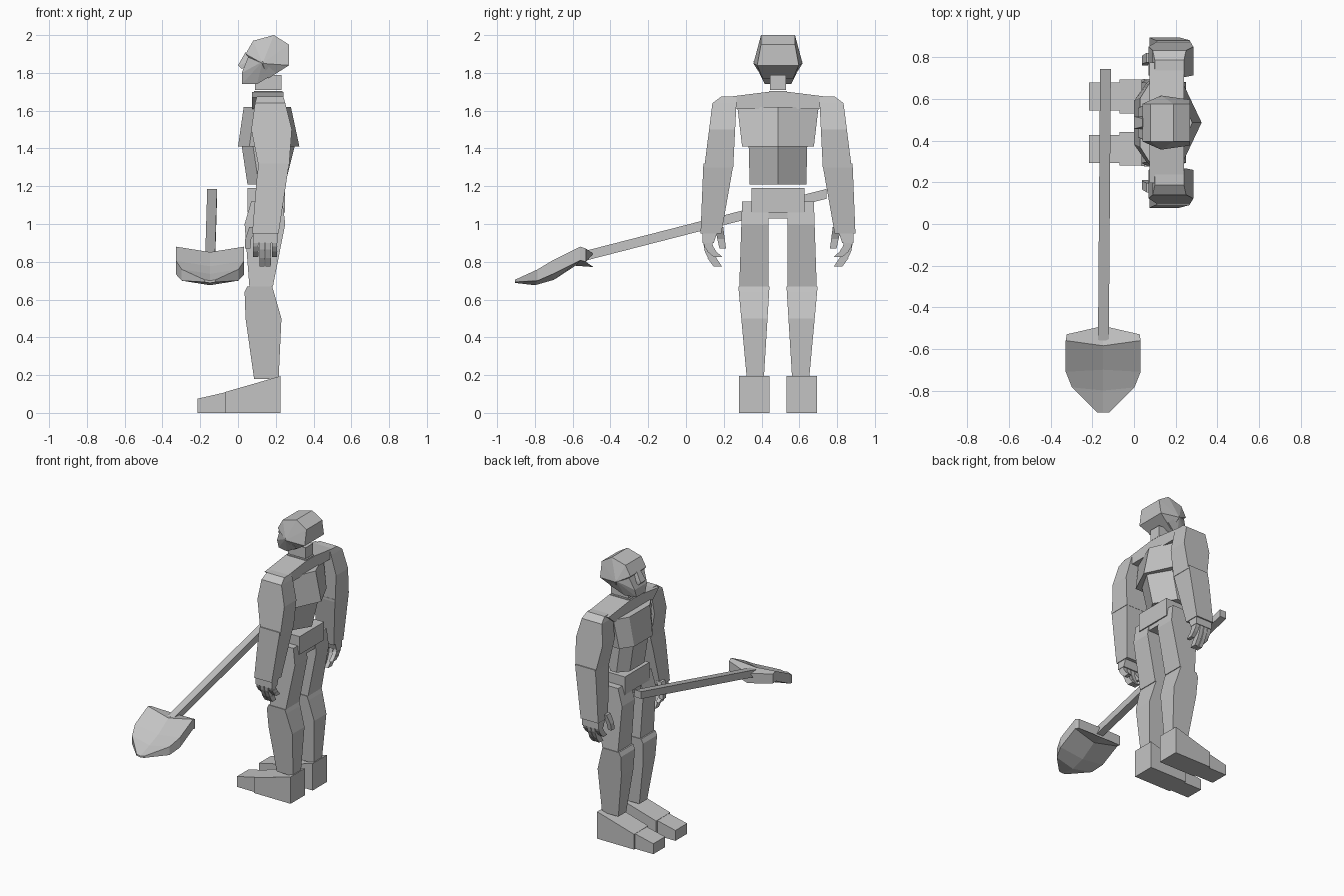
import bpy
import bmesh

default_cube = bpy.data.objects.get("Cube")
if default_cube:
    bpy.data.objects.remove(default_cube, do_unlink=True)

# Symmetry plane of the figure, which faces -x
CENTRE_Y = .487

grey = bpy.data.materials.new("plain_grey")
grey.use_nodes = True
grey.diffuse_color = (.55, .55, .55, 1)
shader = grey.node_tree.nodes["Principled BSDF"]
shader.inputs["Base Color"].default_value = grey.diffuse_color


def finish(name, bm):
    """Turn the bmesh into a flat shaded object."""
    bmesh.ops.recalc_face_normals(bm, faces=bm.faces)
    mesh = bpy.data.meshes.new(name)
    bm.to_mesh(mesh)
    bm.free()
    mesh.materials.append(grey)
    part = bpy.data.objects.new(name, mesh)
    bpy.context.collection.objects.link(part)


def loft(name, rings):
    """Skin a stack of equal-sized rings and cap both ends."""
    bm = bmesh.new()
    rows = [[bm.verts.new(point) for point in ring] for ring in rings]
    count = len(rows[0])
    for lower, upper in zip(rows, rows[1:]):
        for i in range(count):
            j = (i + 1) % count
            bm.faces.new((lower[i], lower[j], upper[j], upper[i]))
    bm.faces.new(rows[0])
    bm.faces.new(rows[-1])
    finish(name, bm)


def limb(name, side, profile, inner, outer):
    """Box sections along a side profile of z, front x, back x.
    The inner and outer distances run evenly from bottom to top."""
    bottom, top = profile[0][0], profile[-1][0]
    rings = []
    for z, front, back in profile:
        t = (z - bottom) / (top - bottom)
        near, far = [CENTRE_Y + side * (span[0] + t * (span[1] - span[0]))
                     for span in (inner, outer)]
        rings.append([(front, near, z), (back, near, z), (back, far, z), (front, far, z)])
    loft(name, rings)


def hull(name, profile):
    """Convex block from points of x, z, half width, mirrored sideways."""
    bm = bmesh.new()
    for x, z, half_width in profile:
        for side in (-1, 1):
            bm.verts.new((x, CENTRE_Y + side * half_width, z))
    bmesh.ops.convex_hull(bm, input=bm.verts)
    loose = [vert for vert in bm.verts if not vert.link_faces]
    bmesh.ops.delete(bm, geom=loose, context='VERTS')
    bmesh.ops.dissolve_limit(bm, angle_limit=.03, verts=bm.verts, edges=bm.edges)
    finish(name, bm)


def block(name, front, back, half_width, bottom, top):
    hull(name, [(x, z, half_width) for x in (front, back) for z in (bottom, top)])


def torso(name, sections):
    """Flat front, ridged back; sections are z, front, ridge, half width."""
    rings = []
    for z, front, ridge, width in sections:
        outline = [(front, width * .55), (front + .06, width), (ridge - .09, width)]
        rings.append([(x, CENTRE_Y + y, z) for x, y in outline]
                     + [(ridge, CENTRE_Y, z)]
                     + [(x, CENTRE_Y - y, z) for x, y in reversed(outline)])
    loft(name, rings)


# Head
hull("cranium", [(.19, 2, .09), (.08, 1.97, .09), (.04, 1.9, .09), (.27, 1.95, .09),
                 (.27, 1.84, .11), (.13, 1.85, .13), (.16, 1.77, .08)])
hull("face", [(.06, 1.9, .09), (.13, 1.86, .13), (.02, 1.8, .07),
              (.02, 1.74, .05), (.1, 1.74, .07), (.2, 1.8, .1)])
hull("nose", [(.04, 1.91, .02), (0, 1.84, .03), (.02, 1.82, .03), (.07, 1.86, .03)])

# Neck, shoulders and torso
block("neck_upper", .09, .23, .043, 1.71, 1.79)
block("neck_lower", .085, .235, .048, 1.62, 1.705)
hull("shoulder_yoke", [(x, z, width) for x in (.075, .24)
                       for z, width in ((1.7, .05), (1.67, .29), (1.61, .22))])
torso("chest", [(1.41, 0, .325, .19), (1.62, .03, .28, .215)])
torso("abdomen", [(1.21, .05, .25, .15), (1.41, .02, .3, .155)])
block("pelvis", .05, .25, .14, 1.06, 1.19)
block("crotch", .06, .24, .06, 1.03, 1.07)

for side, label in ((-1, "left"), (1, "right")):
    # Arm
    limb(label + "_upper_arm", side, [(1.3, .11, .27), (1.5, .07, .285), (1.64, .09, .25)],
         inner=(.237, .22), outer=(.39, .347))
    limb(label + "_shoulder_cap", side, [(1.64, .09, .25), (1.675, .1, .24)],
         inner=(.22, .22), outer=(.347, .3))
    limb(label + "_forearm", side, [(.95, .075, .215), (1.25, .1, .26), (1.32, .11, .27)],
         inner=(.3, .235), outer=(.41, .395))

    # Hand: the two middle fingers are longer, and all curl inward
    limb(label + "_palm", side, [(.9, .08, .21), (.96, .08, .21)],
         inner=(.34, .32), outer=(.4, .4))
    for finger, name in enumerate(("index", "middle", "ring", "little")):
        front = .08 + finger * .033
        length = .045 if name in ("middle", "ring") else .028
        for joint in range(3):
            top = .91 - joint * length
            near, far = [.35 - .006 * bend ** 2 for bend in (joint + 1, joint)]
            limb(f"{label}_{name}_finger_{joint}", side,
                 [(top - length, front, front + .027), (top, front, front + .029)],
                 inner=(near, far), outer=(near + .045, far + .048))
    limb(label + "_thumb", side, [(.87, .038, .066), (.92, .038, .07), (.985, .06, .1)],
         inner=(.275, .29), outer=(.31, .335))

    # Leg
    limb(label + "_thigh", side, [(.67, .06, .185), (1, .035, .25), (1.12, .07, .235)],
         inner=(.05, .05), outer=(.205, .19))
    limb(label + "_shin", side, [(.18, .085, .215), (.5, .04, .23), (.64, .035, .19), (.67, .05, .18)],
         inner=(.075, .045), outer=(.165, .21))

    # Foot: two blocks with sloping tops, the toe narrower than the heel
    for part, front, back, low, high, inset in (("heel", -.07, .225, .11, .195, 0),
                                                ("toe", -.215, -.07, .075, .108, .014)):
        outline = [(front, 0), (back, 0), (back, high), (front, low)]
        loft(f"{label}_{part}", [[(x, CENTRE_Y + side * reach, z) for x, z in outline]
                                 for reach in (.045 + inset, .207 - inset)])

# Shovel handle
HALF = .026
corners = [(-HALF, -HALF), (HALF, -HALF), (HALF, HALF), (-HALF, HALF)]
loft("shovel_handle", [[(x + dx, y, z + dz) for dx, dz in corners]
                       for x, y, z in ((-.147, -.56, .825), (-.137, .745, 1.16))])

# Shovel blade: rows of y, middle y, half width, top height; thinner where narrower
BLADE_X = -.148
rings = []
for y, middle, width, top in ((-.53, -.49, .175, .87), (-.56, -.585, .18, .88),
                              (-.71, -.7, .18, .805), (-.785, -.8, .15, .76),
                              (-.905, -.905, .03, .705)):
    left, right = BLADE_X - width, BLADE_X + width
    bottom = top - width * .4
    sag = width * .16
    rings.append([(left, y, top), (BLADE_X, middle, top - sag), (right, y, top),
                  (right, y, bottom), (BLADE_X, middle, bottom - sag), (left, y, bottom)])
loft("shovel_blade", rings)
